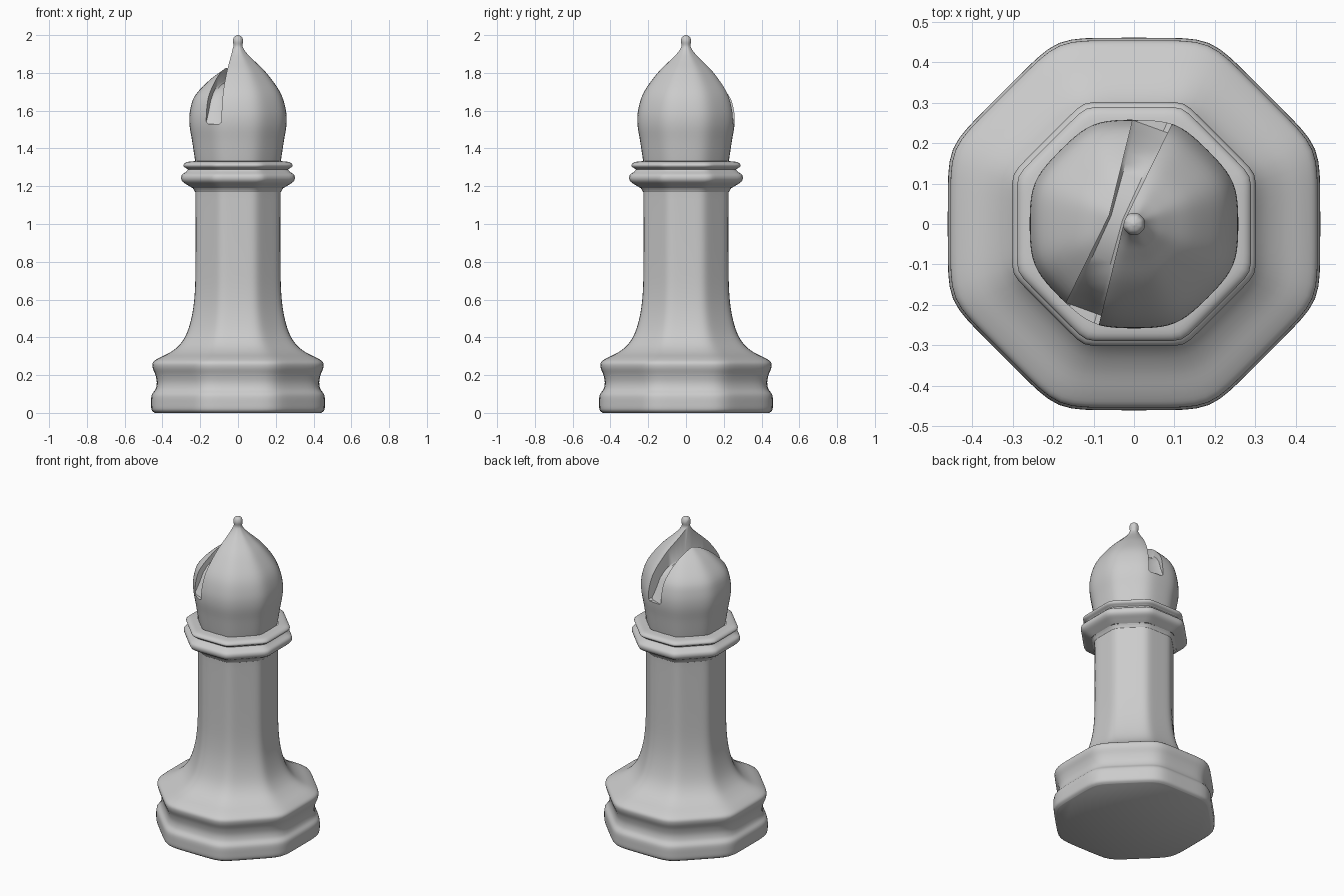
import bpy, bmesh, math
from mathutils import Vector

if "Cube" in bpy.data.objects:
    bpy.data.objects.remove(bpy.data.objects["Cube"])

SEG = 96
TILT = math.radians(20)          # slot direction, turned from the y axis
ACROSS = Vector((math.cos(TILT), -math.sin(TILT), 0))
ALONG = Vector((math.sin(TILT), math.cos(TILT), 0))


def smooth_profile(pts, steps=4):
    """Catmull-Rom curve through (radius, height) points."""
    p = [Vector(q) for q in pts]
    p = [p[0]] + p + [p[-1]]
    out = []
    for a, b, c, d in zip(p, p[1:], p[2:], p[3:]):
        for i in range(steps):
            t = i / steps
            out.append(0.5 * (2 * b + (c - a) * t + (2 * a - 5 * b + 4 * c - d) * t * t
                              + (3 * b - a - 3 * c + d) * t ** 3))
    return out + [p[-1]]


def octagon(ang, power):
    """Rounded octagon radius for a flat-to-centre distance of 1."""
    def norm(a):
        return sum(abs(math.cos(a - k * math.pi / 4)) ** power for k in range(4)) ** (1 / power)
    return norm(0) / norm(ang)


def finish(name, bm):
    bmesh.ops.recalc_face_normals(bm, faces=bm.faces)
    me = bpy.data.meshes.new(name)
    bm.to_mesh(me)
    bm.free()
    ob = bpy.data.objects.new(name, me)
    bpy.context.collection.objects.link(ob)
    return ob


def skin(bm, rings):
    for lo, hi in zip(rings, rings[1:]):
        n = len(lo)
        for i in range(n):
            bm.faces.new((lo[i], lo[(i + 1) % n], hi[(i + 1) % n], hi[i]))


def turned(name, pts, power, cap_bottom=False, cap_top=False):
    bm = bmesh.new()
    rings = []
    for r, z in smooth_profile(pts):
        ring = []
        for i in range(SEG):
            a = 2 * math.pi * i / SEG
            k = r * octagon(a, power)
            ring.append(bm.verts.new((k * math.cos(a), k * math.sin(a), z)))
        rings.append(ring)
    skin(bm, rings)
    if cap_bottom:
        bm.faces.new(rings[0])
    if cap_top:
        bm.faces.new(rings[-1])
    return finish(name, bm)


def shade(ob, deg=40):
    bpy.ops.object.select_all(action='DESELECT')
    ob.select_set(True)
    bpy.context.view_layer.objects.active = ob
    bpy.ops.object.shade_smooth_by_angle(angle=math.radians(deg))


# Base and stem
base = turned("base_and_stem", [
    (0.44, 0), (0.457, 0.015), (0.46, 0.05), (0.457, 0.095), (0.437, 0.125), (0.43, 0.16),
    (0.437, 0.2), (0.452, 0.24), (0.45, 0.268), (0.42, 0.29), (0.36, 0.32), (0.31, 0.36),
    (0.272, 0.42), (0.245, 0.51), (0.23, 0.62), (0.225, 0.78), (0.225, 1.13), (0.228, 1.17),
    (0.24, 1.19)], 24, cap_bottom=True)

# Double collar
collar = turned("collar", [
    (0.24, 1.19), (0.265, 1.205), (0.291, 1.222), (0.301, 1.24), (0.297, 1.26), (0.275, 1.277),
    (0.266, 1.289), (0.285, 1.302), (0.288, 1.315), (0.27, 1.328), (0.225, 1.333)], 44)

# Domed head with finial
head = turned("mitre_head", [
    (0.225, 1.325), (0.231, 1.36), (0.243, 1.44), (0.257, 1.53), (0.252, 1.61), (0.222, 1.7),
    (0.15, 1.8), (0.085, 1.865), (0.05, 1.9), (0.03, 1.927), (0.024, 1.945), (0.027, 1.97),
    (0.02, 1.991), (0.003, 2.0)], 13, cap_bottom=True, cap_top=True)

# The lobe left of the slot sits a little lower
for v in head.data.vertices:
    if v.co.dot(ACROSS) < -0.04 and v.co.z > 1.65:
        v.co.z = 1.65 + (v.co.z - 1.65) * 0.75

# Slot: arched groove, pinched at the centre, cut through the dome
bm = bmesh.new()
rings = []
for i in range(25):
    s = -0.32 + 0.64 * i / 24
    t = min(abs(s) / 0.25, 1.2)
    half = 0.02 + 0.027 * t
    floor = 1.53 + 0.22 * math.sqrt(max(0, 1 - (s / 0.22) ** 2))
    mid = ALONG * s - ACROSS * 0.045
    rings.append([bm.verts.new(mid + ACROSS * (half * k) + Vector((0, 0, z)))
                  for k, z in ((-1, 2.1), (-1, floor + 0.01), (-0.75, floor),
                               (0.75, floor), (1, floor + 0.01), (1, 2.1))])
skin(bm, rings)
bm.faces.new(rings[0])
bm.faces.new(rings[-1])
cutter = finish("slot_cutter", bm)
cutter.hide_render = True

cut = head.modifiers.new("slot", 'BOOLEAN')
cut.operation = 'DIFFERENCE'
cut.solver = 'EXACT'
cut.object = cutter
bpy.context.view_layer.objects.active = head
bpy.ops.object.modifier_apply(modifier="slot")
bpy.data.objects.remove(cutter)

for ob in (base, collar, head):
    shade(ob)
